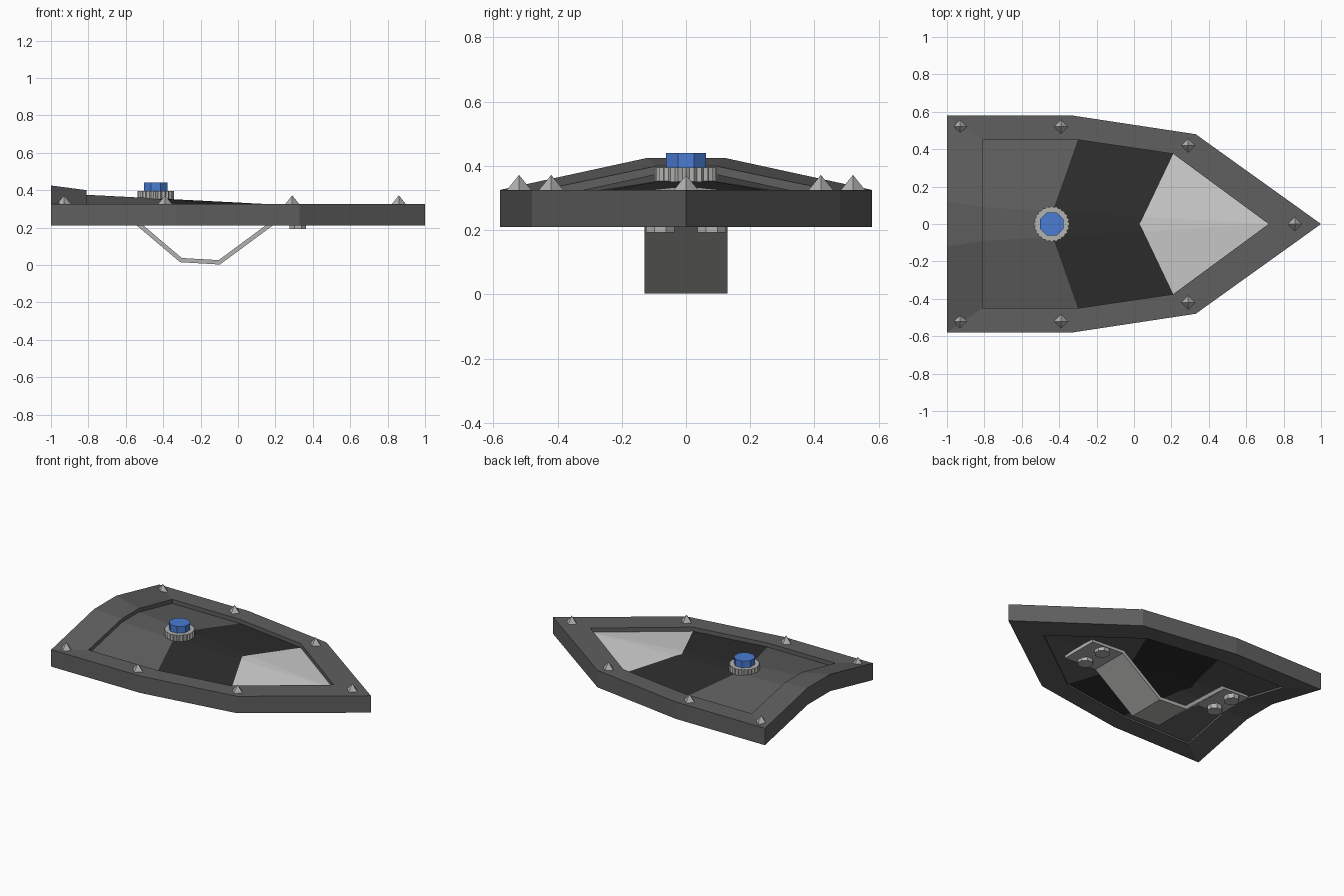
import bpy, bmesh
from math import cos, sin, pi

if "Cube" in bpy.data.objects:
    bpy.data.objects.remove(bpy.data.objects["Cube"], do_unlink=True)


def material(name, r, g, b):
    m = bpy.data.materials.new(name)
    m.use_nodes = True
    m.diffuse_color = (r, g, b, 1)
    m.node_tree.nodes["Principled BSDF"].inputs["Base Color"].default_value = (r, g, b, 1)
    return m


GREY = material("dark grey", 0.115, 0.115, 0.115)
BLACK = material("near black", 0.027, 0.027, 0.027)
PALE = material("pale grey", 0.62, 0.62, 0.62)
STEEL = material("steel", 0.45, 0.45, 0.44)
BLUE = material("blue", 0.07, 0.2, 0.65)


def finish(bm, name, *mats, fix_normals=True):
    if fix_normals:
        bmesh.ops.recalc_face_normals(bm, faces=bm.faces)
    me = bpy.data.meshes.new(name)
    bm.to_mesh(me)
    bm.free()
    for m in mats:
        me.materials.append(m)
    ob = bpy.data.objects.new(name, me)
    bpy.context.collection.objects.link(ob)
    return ob


def prism(name, mat, x, y, z0, z1, radii, top_scale=1.0, turn=0.0):
    """Vertical prism or pyramid with one radius per corner."""
    bm = bmesh.new()
    n = len(radii)

    def ring(z, s):
        return [bm.verts.new((x + s * r * cos(2 * pi * i / n + turn),
                              y + s * r * sin(2 * pi * i / n + turn), z))
                for i, r in enumerate(radii)]
    low = ring(z0, 1)
    bm.faces.new(low)
    if top_scale:
        high = ring(z1, top_scale)
        bm.faces.new(high)
    else:
        high = [bm.verts.new((x, y, z1))] * n
    for i in range(n):
        j = (i + 1) % n
        corners = [low[i], low[j], high[j], high[i]]
        bm.faces.new(list(dict.fromkeys(corners)))
    return finish(bm, name, mat)


# Rim: half outlines mirrored across y, with an arched rear edge
BASE, TOP = 0.21, 0.325
outer = [(-1, 0.12, 0.1), (-1, 0.58, 0), (-0.33, 0.58, 0), (0.33, 0.48, 0), (1, 0, 0)]
inner = [(-0.81, 0.09, 0.075), (-0.81, 0.45, 0), (-0.30, 0.45, 0), (0.21, 0.375, 0), (0.72, 0, 0)]


def full_loop(half):
    return half + [(x, -y, z) for x, y, z in reversed(half[:-1])]


bm = bmesh.new()
rings = [[bm.verts.new((x, y, z + h)) for x, y, z in full_loop(half)]
         for half, h in ((outer, BASE), (outer, TOP), (inner, TOP), (inner, BASE))]
for a, b in zip(rings, rings[1:] + rings[:1]):
    n = len(a)
    for i in range(n):
        j = (i + 1) % n
        bm.faces.new((a[i], a[j], b[j], b[i]))
finish(bm, "rim", GREY)

# Panel skins: flat centre strip narrowing to the tip, with sloping sides
TIP, EDGE = 0.72, 0.297


def ridge(x, on_centre):
    width = 0 if on_centre else 0.09 * (TIP - x) / 1.53
    return (x, width, EDGE + 0.051 * (TIP - x))


edge_row = [(x, y, EDGE) for x, y, _ in inner[1:]]
ridge_row = [ridge(x, False) for x in (-0.81, -0.435, 0.05, TIP)]
centre_row = [ridge(x, True) for x in (-0.81, -0.46, 0.03, TIP)]


def panel_skin(name, drop, upward, mats):
    bm = bmesh.new()
    for side in (1, -1):
        rows = [[bm.verts.new((x, y * side, z - drop)) for x, y, z in row]
                for row in (centre_row, ridge_row, edge_row)]
        for a, b in zip(rows, rows[1:]):
            for i in range(3):
                corners = [a[i], a[i + 1], b[i + 1], b[i]]
                if i == 2:
                    corners.pop(2)
                f = bm.faces.new(corners)
                f.material_index = i
                f.normal_update()
                if (f.normal.z > 0) != upward:
                    f.normal_flip()
    bmesh.ops.remove_doubles(bm, verts=bm.verts, dist=0.0005)
    finish(bm, name, *mats, fix_normals=False)


panel_skin("panel_top", 0, True, (GREY, BLACK, PALE))
panel_skin("panel_underside", 0.075, False, (GREY, BLACK, GREY))

# Rim spikes
spots = [(0.86, 0)] + [(x, s * y) for x, y in ((-0.93, 0.52), (-0.39, 0.52), (0.29, 0.42))
                       for s in (1, -1)]
for x, y in spots:
    prism("rim_spike", STEEL, x, y, TOP - 0.005, 0.372, [0.042] * 4, top_scale=0)

# Centre bolt: notched washer and blue head
prism("washer", STEEL, -0.44, 0, 0.335, 0.395, [0.097, 0.089] * 24)
prism("blue_bolt_head", BLUE, -0.44, 0, 0.39, 0.44, [0.067] * 8, turn=pi / 8)

# Bent strap handle
path = [(-0.80, 0.288), (-0.605, 0.28), (-0.305, 0.026), (-0.1, 0.014), (0.195, 0.232), (0.44, 0.222)]
bm = bmesh.new()
rows = [[bm.verts.new((x, y, z)) for x, z in path] for y in (-0.13, 0.13)]
for i in range(len(path) - 1):
    bm.faces.new((rows[0][i], rows[0][i + 1], rows[1][i + 1], rows[1][i]))
strap = finish(bm, "handle_strap", STEEL)
mod = strap.modifiers.new("thickness", 'SOLIDIFY')
mod.thickness = 0.023
mod.offset = 0
mod.use_even_offset = True

# Handle bolts
for x, low in ((-0.71, 0.24), (0.32, 0.192)):
    for y in (-0.08, 0.08):
        prism("handle_bolt", STEEL, x, y, low, low + 0.04, [0.048] * 8, turn=pi / 8)
